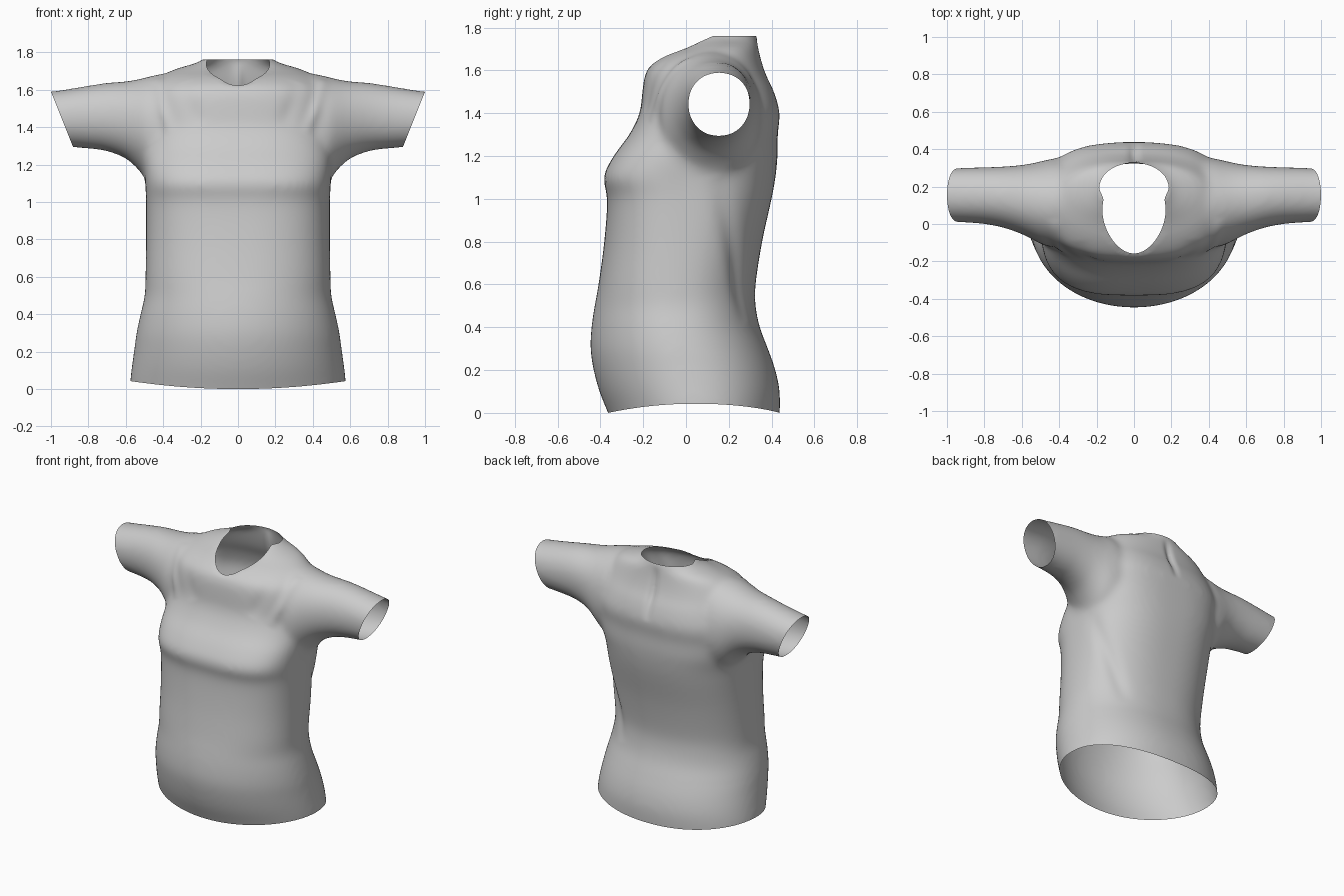
import bpy, bmesh, math
from mathutils import Vector

if "Cube" in bpy.data.objects:
    bpy.data.objects.remove(bpy.data.objects["Cube"])

N = 64


def sgn_pow(v, p):
    return math.copysign(abs(v) ** p, v)


def smooth_sections(rows, steps=5):
    """Catmull-Rom curve through the sections, for even curvature."""
    out = []
    for i in range(len(rows) - 1):
        p0, p1, p2 = rows[max(i - 1, 0)], rows[i], rows[i + 1]
        p3 = rows[min(i + 2, len(rows) - 1)]
        for k in range(steps):
            t = k / steps
            out.append([.5 * (2 * b + (c - a) * t + (2 * a - 5 * b + 4 * c - d) * t * t
                              + (3 * b - a - 3 * c + d) * t ** 3)
                        for a, b, c, d in zip(p0, p1, p2, p3)])
    return out + [rows[-1]]


def loft(bm, loops):
    """Closed tube through the given point loops, capped at both ends."""
    rows = [[bm.verts.new(p) for p in loop] for loop in loops]
    for a, b in zip(rows, rows[1:]):
        for i in range(N):
            j = (i + 1) % N
            bm.faces.new((a[i], a[j], b[j], b[i]))
    bm.faces.new(rows[0][::-1])
    bm.faces.new(rows[-1])


def unit_ring(front, back):
    """Rounded-square ring with its own squareness for front and back."""
    for i in range(N):
        t = 2 * math.pi * i / N
        p = back if math.sin(t) > 0 else front
        yield sgn_pow(math.cos(t), 2 / p), sgn_pow(math.sin(t), 2 / p)


# torso sections: height, half width, front y, back y, front and back squareness
torso = [
    (-.12, .58, -.32, .43, 2, 2.2), (0, .577, -.365, .438, 2, 2.2),
    (.1, .567, -.405, .438, 2, 2.2), (.2, .555, -.432, .418, 2, 2.2),
    (.3, .543, -.447, .383, 2, 2.2), (.4, .522, -.442, .345, 2.05, 2.2),
    (.5, .499, -.427, .325, 2.15, 2.3), (.6, .495, -.409, .325, 2.3, 2.3),
    (.8, .492, -.382, .356, 2.5, 2.4), (1.0, .492, -.368, .4, 2.8, 2.5),
    (1.1, .496, -.386, .418, 3, 2.6), (1.2, .505, -.338, .428, 2.9, 2.7),
    (1.3, .505, -.265, .428, 2.7, 2.7), (1.4, .50, -.217, .438, 2.6, 2.7),
    (1.5, .487, -.204, .412, 2.6, 2.6), (1.57, .477, -.194, .378, 2.5, 2.5),
    (1.62, .458, -.17, .36, 2.4, 2.4), (1.67, .415, -.1, .346, 2.2, 2.3),
    (1.71, .34, -.01, .338, 2, 2.2), (1.75, .21, .04, .332, 2, 2),
    (1.8, .155, .07, .322, 1.8, 1.8), (1.9, .13, .1, .30, 1.8, 1.8)]

# sleeve sections: x, front y, back y, bottom z, top z
sleeve = [
    (.3, -.06, .31, 1.1, 1.67), (.4, -.12, .35, 1.08, 1.685),
    (.48, -.115, .34, 1.11, 1.67), (.53, -.09, .328, 1.17, 1.657),
    (.6, -.055, .316, 1.232, 1.646), (.7, -.02, .308, 1.271, 1.638),
    (.8, -.001, .304, 1.285, 1.623), (.9, .007, .301, 1.293, 1.606),
    (1.0, .012, .298, 1.296, 1.591), (1.2, .014, .296, 1.294, 1.57)]

bm = bmesh.new()
loft(bm, [[(w * c, (f + b) / 2 + (b - f) / 2 * s, z) for c, s in unit_ring(p, q)]
          for z, w, f, b, p, q in smooth_sections(torso)])
for side in (-1, 1):
    loft(bm, [[(side * x, (f + b) / 2 + (b - f) / 2 * c, (lo + hi) / 2 + (hi - lo) / 2 * s)
               for c, s in unit_ring(2.1, 2.1)]
              for x, f, b, lo, hi in smooth_sections(sleeve)])
bmesh.ops.recalc_face_normals(bm, faces=bm.faces)
mesh = bpy.data.meshes.new("shirt")
bm.to_mesh(mesh)
bm.free()
shirt = bpy.data.objects.new("shirt", mesh)
bpy.context.collection.objects.link(shirt)

# fuse torso and sleeves into one soft skin
rem = shirt.modifiers.new("fuse", 'REMESH')
rem.mode = 'VOXEL'
rem.voxel_size = .015
smo = shirt.modifiers.new("soften", 'SMOOTH')
smo.factor = .5
smo.iterations = 30
bpy.context.view_layer.update()
fused = bpy.data.meshes.new_from_object(
    shirt.evaluated_get(bpy.context.evaluated_depsgraph_get()))
shirt.modifiers.clear()
shirt.data = fused

bm = bmesh.new()
bm.from_mesh(fused)

# cloth folds: start, end, width, height along the normal
folds = [
    ((-.43, .02, 1.67), (-.37, -.18, 1.36), .035, .018),
    ((-.29, -.08, 1.64), (-.2, -.2, 1.4), .045, -.01),
    ((.46, .02, 1.67), (.37, -.18, 1.36), .035, .018),
    ((.32, -.08, 1.64), (.24, -.2, 1.4), .045, -.01),
    ((0, .43, 1.4), (0, .33, 1.74), .025, -.02),
    ((.48, .14, 1.1), (.3, .28, .42), .05, -.018)]
bm.normal_update()
for v in bm.verts:
    move = 0
    for a, b, w, h in folds:
        a, b = Vector(a), Vector(b)
        d = b - a
        t = max(0, min(1, (v.co - a).dot(d) / d.length_squared))
        r = (v.co - a - d * t).length / w
        if r < 3:
            move += h * math.exp(-r * r) * 4 * t * (1 - t)
    if move:
        v.co += v.normal * move


def trim(point, normal, keep_below=-1):
    faces = [f for f in bm.faces if f.calc_center_median().z > keep_below]
    geom = set(faces)
    for f in faces:
        geom.update(f.edges)
        geom.update(f.verts)
    bmesh.ops.bisect_plane(bm, geom=list(geom), plane_co=point, plane_no=normal,
                           clear_outer=True)


# open hem, cuffs and collar top
trim((0, 0, 0), (0, 0, -1))
trim((1, 0, 1.59), (1, 0, -.4), 1.1)
trim((-1, 0, 1.59), (-1, 0, -.4), 1.1)
trim((0, 0, 1.762), (0, 0, 1))


# neck opening: slightly pointed oval seen from above
def neck(co):
    return (abs(co.x / .17) ** 1.8 + abs((co.y - .075) / .235) ** 1.8) ** (1 / 1.8)


inside = [v for v in bm.verts
          if v.co.z > 1.55 and v.co.y < .26 and neck(v.co) < 1]
bmesh.ops.delete(bm, geom=inside, context='VERTS')
rim = [v for v in bm.verts if v.is_boundary and v.co.z > 1.5 and abs(v.co.x) < .3]
for v in rim:
    e = neck(v.co)
    if e < 1.2 and v.co.y < .2:
        v.co.x /= e
        v.co.y = .075 + (v.co.y - .075) / e

# even out the collar edge
for step in range(6):
    new = {v: sum((e.other_vert(v).co for e in v.link_edges if e.is_boundary),
                  Vector()) / max(1, sum(e.is_boundary for e in v.link_edges)) for v in rim}
    for v, co in new.items():
        v.co = v.co.lerp(co, .5)

# the hem lifts at the sides
for v in bm.verts:
    if v.co.z < .3:
        v.co.z += .042 * min(1, (v.co.x / .57) ** 2) * (1 - v.co.z / .3)

for f in bm.faces:
    f.smooth = True
    f.material_index = 0
bm.to_mesh(fused)
bm.free()

mat = bpy.data.materials.new("light grey cloth")
mat.diffuse_color = (.6, .6, .6, 1)
mat.use_nodes = True
mat.node_tree.nodes["Principled BSDF"].inputs["Base Color"].default_value = mat.diffuse_color
fused.materials.clear()
fused.materials.append(mat)
